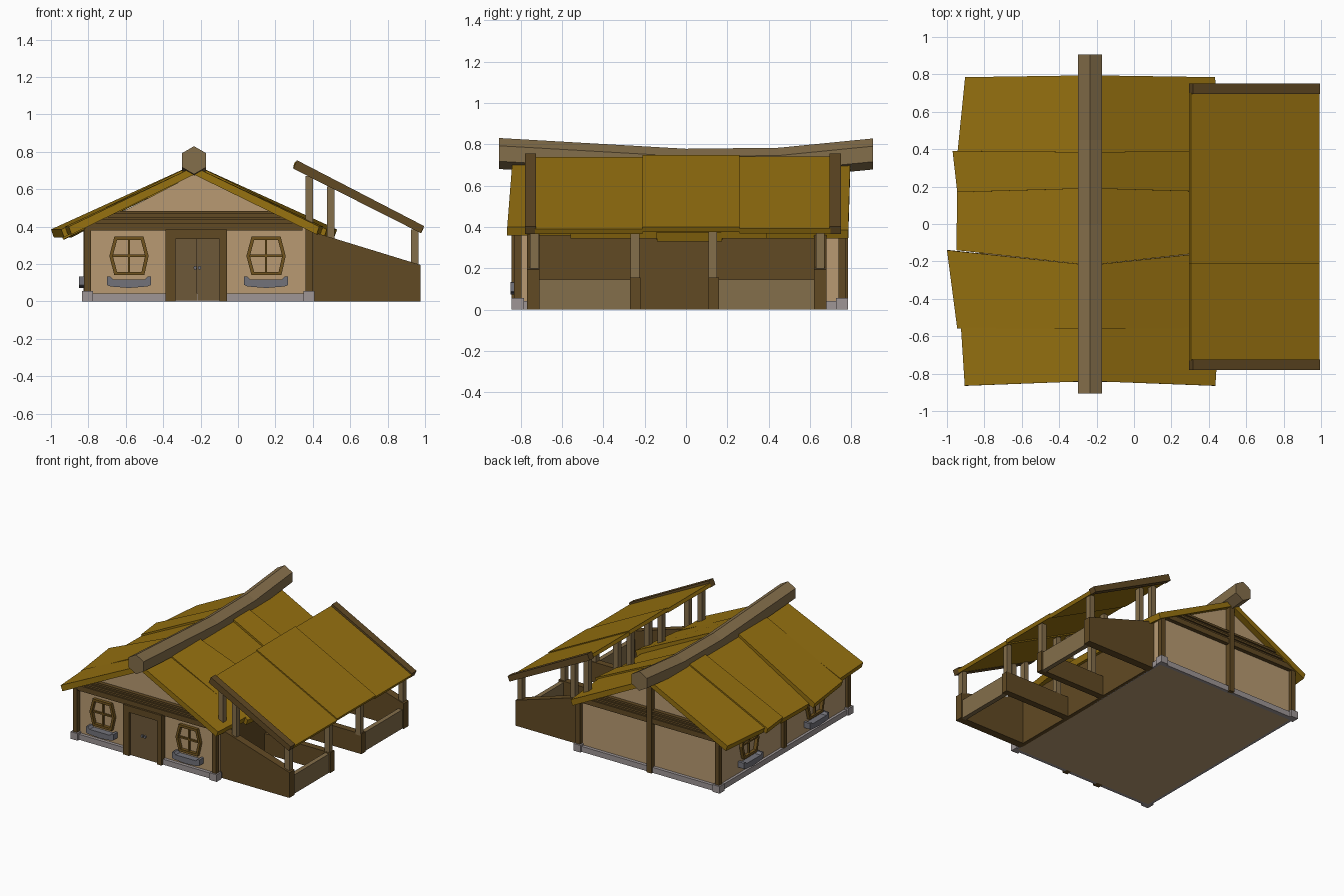
import bpy, bmesh, math
from mathutils import Matrix, Vector

if "Cube" in bpy.data.objects:
    bpy.data.objects.remove(bpy.data.objects["Cube"])


def material(name, r, g, b):
    m = bpy.data.materials.new(name)
    m.diffuse_color = (r, g, b, 1)
    m.use_nodes = True
    m.node_tree.nodes["Principled BSDF"].inputs["Base Color"].default_value = m.diffuse_color
    return m


THATCH = material("golden roof", .305, .165, .005)
PLASTER = material("cream plaster", .479, .323, .168)
DARK = material("dark timber", .119, .067, .017)
TIMBER = material("light timber", .231, .156, .069)
DOOR = material("door wood", .155, .098, .040)
STONE = material("pale stone", .342, .305, .305)
SILL = material("grey sill", .171, .171, .195)
FRAME = material("window frame", .165, .088, .013)

CX = -0.235  # ridge position of the main house


def loft(name, rings, mat, matrix=None, closed=False):
    """Skin a list of equal rings; cap the ends unless the loop closes."""
    bm = bmesh.new()
    vs = [[bm.verts.new(p) for p in r] for r in rings]
    n = len(rings[0])
    for k in range(len(vs) if closed else len(vs) - 1):
        a, b = vs[k], vs[(k + 1) % len(vs)]
        for i in range(n):
            j = (i + 1) % n
            bm.faces.new((a[i], a[j], b[j], b[i]))
    if not closed:
        bm.faces.new(vs[0])
        bm.faces.new(vs[-1])
    if matrix:
        bm.transform(matrix)
    bmesh.ops.recalc_face_normals(bm, faces=bm.faces)
    me = bpy.data.meshes.new(name)
    bm.to_mesh(me)
    bm.free()
    me.materials.append(mat)
    ob = bpy.data.objects.new(name, me)
    bpy.context.collection.objects.link(ob)
    return ob


def prism(name, prof, y0, y1, mat, matrix=None):
    """Extrude an x-z profile along y."""
    return loft(name, [[(x, y, z) for x, z in prof] for y in (y0, y1)], mat, matrix)


def box(name, x0, x1, y0, y1, z0, z1, mat, matrix=None):
    return prism(name, [(x0, z0), (x1, z0), (x1, z1), (x0, z1)], y0, y1, mat, matrix)


# House body with gables
prism("house_body", [(-.80, 0), (.385, 0), (.385, .385), (CX, .68), (-.80, .385)],
      -.80, .745, PLASTER)

# Stone footing, corner blocks and corner posts
for nm, y0, y1 in (("front", -.825, -.79), ("back", .735, .77)):
    box(nm + "_footing", -.815, .40, y0, y1, 0, .042, STONE)
for nm, x0, x1 in (("left", -.82, -.79), ("right", .375, .402)):
    box(nm + "_footing", x0, x1, -.81, .755, 0, .042, STONE)
for x0 in (-.835, .35):
    for y0 in (-.845, .725):
        box("corner_stone", x0, x0 + .06, y0, y0 + .06, 0, .055, STONE)
        box("corner_post", x0 + .012, x0 + .048, y0 + .012, y0 + .048, .05, .39, DARK)

# Stacked timbers under each gable
for nm, s, yw in (("front", -1, -.80), ("back", 1, .745)):
    for z0, z1, half, out in ((.38, .42, .58, .03), (.42, .437, .54, .018),
                              (.437, .452, .50, .03), (.452, .468, .47, .018),
                              (.468, .484, .44, .03)):
        ya, yb = sorted((yw - s * .01, yw + s * out))
        box(nm + "_gable_beam", CX - half, CX + half, ya, yb, z0, z1, DARK)
box("left_wall_beam", -.825, -.79, -.79, .73, .345, .385, DARK)
box("left_wall_post", -.825, -.79, -.05, -.012, .04, .36, DARK)
box("back_king_post", CX - .02, CX + .02, .735, .785, .0, .68, DARK)

# Double door
for nm, x0, x1, z0, z1 in (("left_jamb", -.387, -.335, 0, .385),
                           ("right_jamb", -.10, -.06, 0, .385),
                           ("lintel", -.34, -.09, .335, .385)):
    box("door_" + nm, x0, x1, -.845, -.79, z0, z1, DARK)
for x0 in (-.335, -.2165):
    box("door_leaf", x0, x0 + .1165, -.832, -.79, .005, .335, DOOR)
for x in (-.229, -.206):
    ring = [(x + .009 * math.cos(a * math.pi / 4), .18 + .011 * math.sin(a * math.pi / 4))
            for a in range(8)]
    prism("door_knob", ring, -.845, -.83, SILL)


# Barrel-shaped windows with stone sills
def window(matrix):
    def outline(s, y):
        pts = [(-.078, -.103), (.082, -.103), (.105, 0), (.078, .103), (-.078, .103), (-.105, 0)]
        return [Vector((x * s, y, .243 + z * s)) for x, z in pts]
    rings = [outline(1, .01), outline(1, -.025), outline(.82, -.025), outline(.82, .01)]
    loft("window_frame", rings, FRAME, matrix, closed=True)
    box("window_upright", -.006, .006, -.014, .005, .15, .335, FRAME, matrix)
    box("window_crossbar", -.09, .09, -.014, .005, .238, .25, FRAME, matrix)
    prism("window_sill", [(-.117, .088), (-.10, .08), (0, .072), (.10, .08), (.117, .088),
                          (.117, .132), (.10, .134), (.085, .118), (-.085, .118),
                          (-.10, .134), (-.117, .132)], -.05, .005, SILL, matrix)


for x in (-.583, .15):
    window(Matrix.Translation((x, -.80, 0)))
for y in (.39, -.41):
    window(Matrix.Translation((-.80, y, 0)) @ Matrix.Rotation(-math.pi / 2, 4, 'Z'))

# Sagging hexagonal ridge beam
loft("ridge_beam", [[(CX + .075 * math.sin(a * math.pi / 3), y, z + .075 * math.cos(a * math.pi / 3))
                     for a in range(6)]
                    for y, z in ((-.905, .755), (0, .703), (.45, .708), (.905, .753))], TIMBER)

# Uneven roof panels, mirrored about the ridge:
# ridge y0, ridge y1, eave y0, eave y1, reach at y0, reach at y1, ridge z, eave z
pivot = bpy.data.objects.new("roof_mirror_centre", None)
pivot.location = (CX, 0, 0)
pivot.hide_render = True
bpy.context.collection.objects.link(pivot)
for ra, rb, ea, eb, da, db, zr, ze in (
        (-.84, -.55, -.865, -.555, .67, .69, .72, .40),
        (-.56, -.22, -.56, -.14, .71, .765, .733, .385),
        (-.22, .19, -.14, .175, .715, .71, .715, .372),
        (.19, .385, .17, .39, .71, .735, .733, .385),
        (.385, .795, .37, .785, .71, .668, .722, .385)):
    t = .042
    rings = []
    for yr, ye, d in ((ra, ea, da), (rb, eb, db)):
        rings.append([(CX, yr, zr), (CX - d, ye, ze), (CX - d + .015, ye, ze - t), (CX, yr, zr - t)])
    panel = loft("roof_panel", rings, THATCH)
    mod = panel.modifiers.new("mirror", 'MIRROR')
    mod.mirror_object = pivot
    mod.use_clip = False
    mod.use_mirror_merge = False

# Side shelter: sloped end walls and boards against the house
slope = [(.39, 0), (.977, 0), (.977, .195), (.39, .375)]
prism("shelter_front_wall", slope, -.77, -.71, DARK)
prism("shelter_back_wall", slope, .62, .68, DARK)
box("shelter_house_boards", .38, .415, -.75, .66, 0, .37, DARK)

# Stall dividers and low outer walls
for y in (-.27, .11):
    box("stall_divider", .40, .975, y, y + .05, 0, .155, DARK)
for y0, y1 in ((-.72, -.26), (.15, .63)):
    box("stall_outer_wall", .93, .965, y0, y1, 0, .145, TIMBER)

# Shelter posts
for y, low in ((-.733, .17), (-.247, .14), (.13, .14), (.65, .17)):
    for x in (.382, .495, .945):
        z0 = .30 if x < .4 else low
        box("shelter_post", x - .02, x + .02, y - .021, y + .021, z0,
            .715 - .507 * (x - .295), TIMBER)

# Shelter roof with dark end rafters
for y0, y1, dz in ((-.73, -.21, -.004), (-.21, .26, .006), (.26, .70, -.002)):
    prism("shelter_roof_panel", [(.306, .742 + dz), (.992, .394 + dz),
                                 (.98, .37 + dz), (.295, .718 + dz)], y0, y1, THATCH)
for y in (-.78, .695):
    prism("shelter_end_rafter", [(.315, .755), (.995, .403), (.978, .365), (.295, .71)],
          y, y + .055, DARK)
